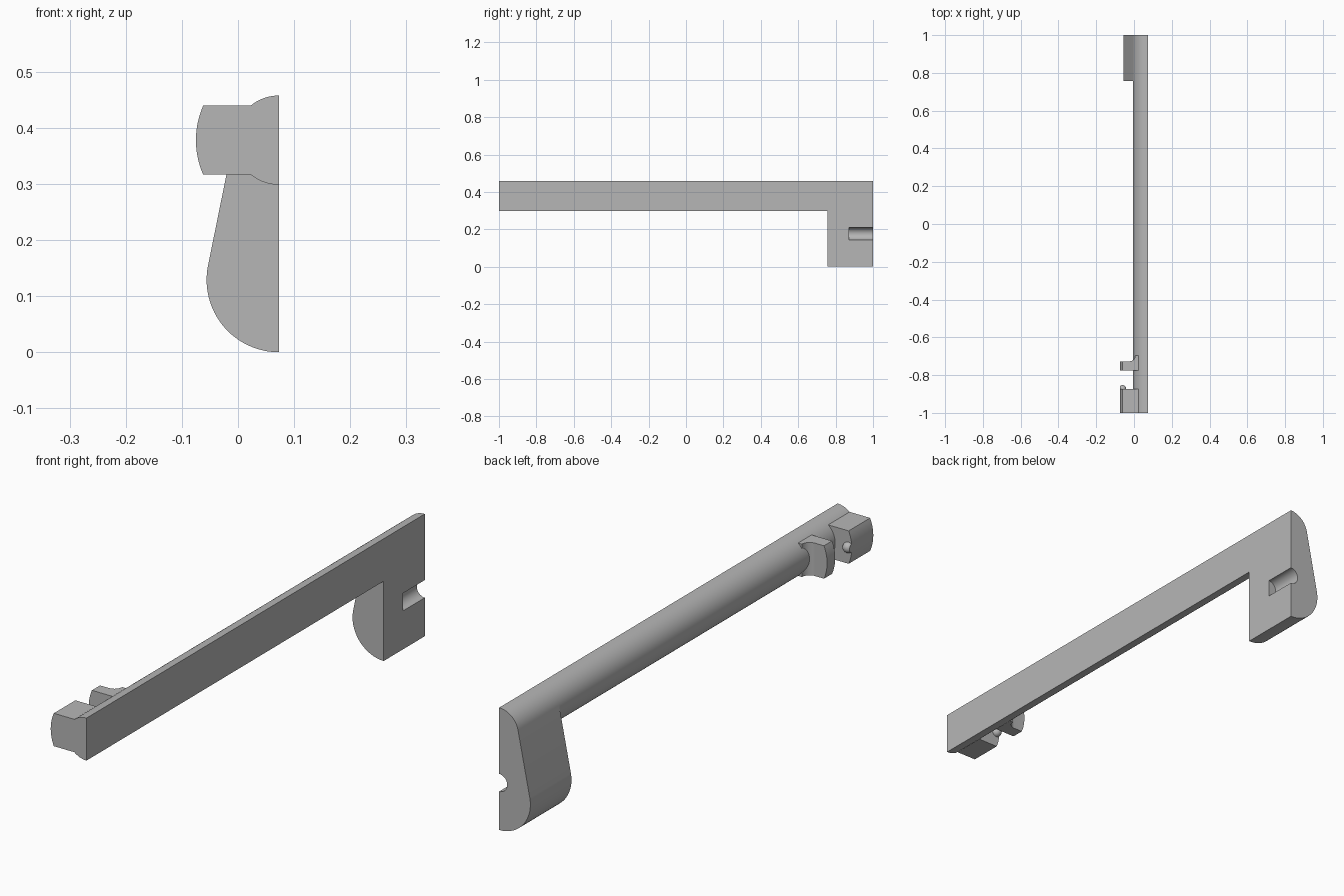
import bpy, bmesh
from math import sin, cos, pi, asin, radians
from mathutils import Matrix

if "Cube" in bpy.data.objects:
    bpy.data.objects.remove(bpy.data.objects["Cube"], do_unlink=True)

grey = bpy.data.materials.new("plain_grey")
grey.use_nodes = True
grey.diffuse_color = (0.47, 0.47, 0.47, 1)
grey.node_tree.nodes["Principled BSDF"].inputs["Base Color"].default_value = grey.diffuse_color

FLAT = 0.073                  # x of the flat mounting face
BAR_Z, BAR_R = 0.378, 0.0795
LEG_R = 0.129
LEG_START = 0.757


def arc(cx, cy, r, a0, a1, n=24):
    """Points on a circular arc, angles in radians."""
    return [(cx + r * cos(a0 + (a1 - a0) * i / n),
             cy + r * sin(a0 + (a1 - a0) * i / n)) for i in range(n + 1)]


def add_object(name, bm):
    bmesh.ops.recalc_face_normals(bm, faces=bm.faces)
    mesh = bpy.data.meshes.new(name)
    bm.to_mesh(mesh)
    bm.free()
    mesh.materials.append(grey)
    obj = bpy.data.objects.new(name, mesh)
    bpy.context.collection.objects.link(obj)
    return obj


def prism(name, points, axis, start, end):
    """Extrude an (x, z) outline along y, or an (x, y) outline along z."""
    bm = bmesh.new()
    place = (lambda p: (p[0], start, p[1])) if axis == "y" else (lambda p: (p[0], p[1], start))
    face = bm.faces.new([bm.verts.new(place(p)) for p in points])
    out = bmesh.ops.extrude_face_region(bm, geom=[face])
    step = (0, end - start, 0) if axis == "y" else (0, 0, end - start)
    bmesh.ops.translate(bm, vec=step, verts=[v for v in out["geom"] if isinstance(v, bmesh.types.BMVert)])
    return add_object(name, bm)


def activate(obj):
    bpy.ops.object.select_all(action="DESELECT")
    obj.select_set(True)
    bpy.context.view_layer.objects.active = obj


def boolean(obj, cutter, operation):
    """Apply a boolean and discard its helper."""
    mod = obj.modifiers.new("cut", "BOOLEAN")
    mod.operation, mod.object, mod.solver = operation, cutter, "EXACT"
    activate(obj)
    bpy.ops.object.modifier_apply(modifier=mod.name)
    bpy.data.objects.remove(cutter, do_unlink=True)


# Long half-round bar
bar = prism("handle_bar", arc(FLAT, BAR_Z, BAR_R, pi / 2, 3 * pi / 2, 40), "y", -1, LEG_START)

# Leg: tapered outline around two half circles
tilt = asin((LEG_R - BAR_R) / (BAR_Z - LEG_R))
outline = (arc(FLAT, BAR_Z, BAR_R, pi / 2, pi - tilt)
           + arc(FLAT, LEG_R, LEG_R, pi - tilt, 3 * pi / 2, 32))
leg = prism("end_leg", outline, "y", LEG_START, 1)

# Half-round pin slot in the leg
boolean(leg, prism("slot_cutter", arc(FLAT, 0.177, 0.033, 0, 2 * pi * 31 / 32, 31), "y", 0.872, 1.1),
        "DIFFERENCE")

# Clips share one cross-section with a bulging outer face
half, bulge_r = 0.0615, 0.152
spread = asin(half / bulge_r)
section = ([(0.05, BAR_Z + half)]
           + arc(-0.075 + bulge_r, BAR_Z, bulge_r, pi - spread, pi + spread, 16)
           + [(0.05, BAR_Z - half)])
front_clip = prism("front_clip", section, "y", -1, -0.873)

# Rear clip with a concave fillet where it joins the bar
rear_clip = prism("rear_clip", section, "y", -0.775, -0.65)
plan = ([(0.06, -0.775), (-0.1, -0.775), (-0.1, -0.727)]
        + arc(-0.025, -0.695, 0.032, -pi / 2, 0, 12) + [(0.06, -0.695)])
boolean(rear_clip, prism("fillet_cutter", plan, "z", 0.2, 0.6), "INTERSECT")

# Small snap nub on the inner face of the front clip
bm = bmesh.new()
bmesh.ops.create_uvsphere(bm, u_segments=24, v_segments=16, radius=0.02,
                          matrix=Matrix.Translation((-0.061, -0.873, BAR_Z)))
nub = add_object("snap_nub", bm)
boolean(nub, prism("nub_cutter", section, "y", -0.89, -0.8), "INTERSECT")

for part in (bar, leg, front_clip, rear_clip, nub):
    activate(part)
    bpy.ops.object.shade_smooth_by_angle(angle=radians(25))
